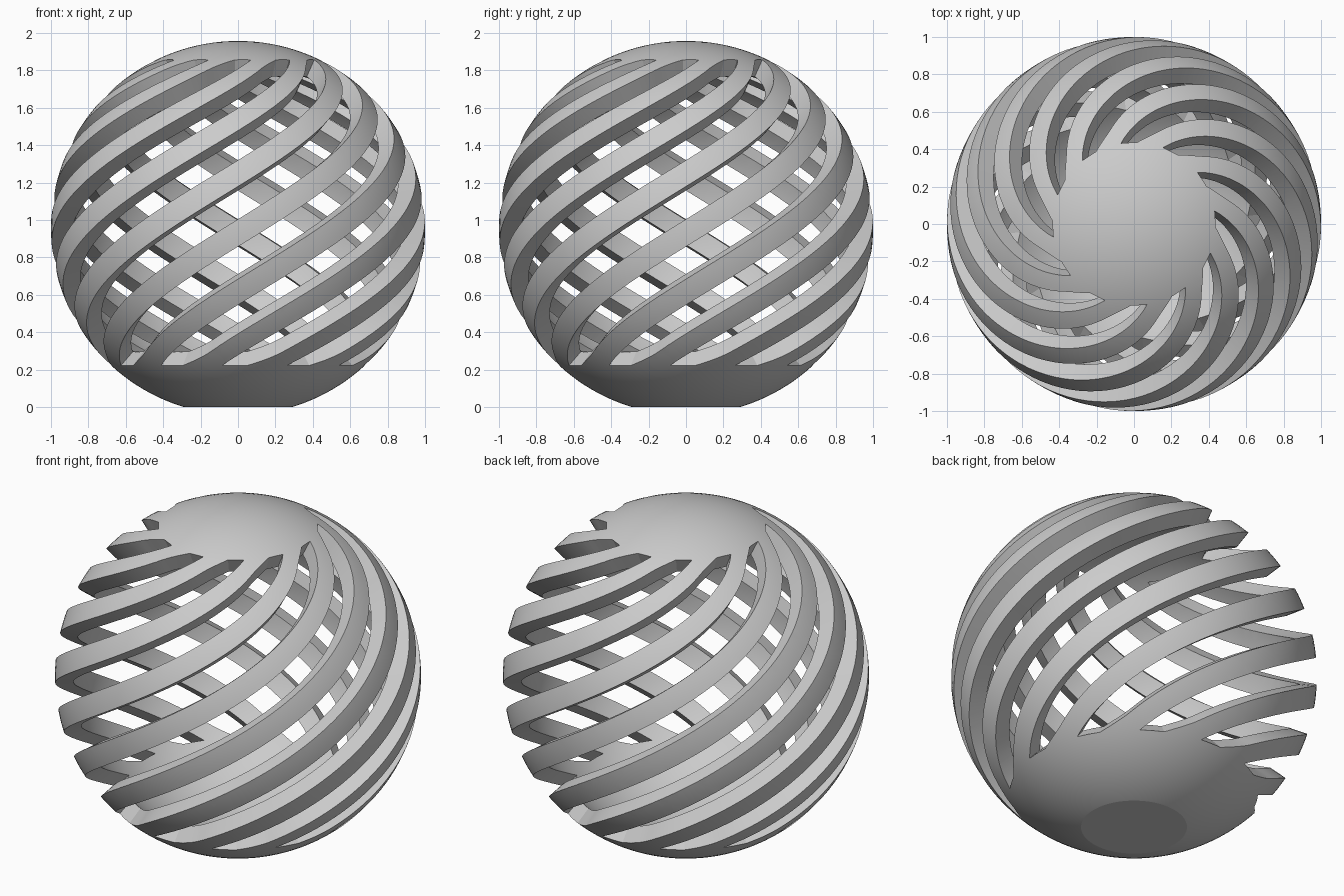
import bpy, bmesh, math
from mathutils import Matrix, Vector

SLOTS = 12
CENTRE = 0.957                # sphere centre height
OUTER, INNER = 1.0, 0.9       # shell radii
LOW, HIGH = -47.3, 64.1       # latitudes where the slots end, in degrees
HALF = 8.2                    # half width of a slot in degrees
LAYERS = 90

if "Cube" in bpy.data.objects:
    bpy.data.objects.remove(bpy.data.objects["Cube"], do_unlink=True)


def add_object(name, bm):
    mesh = bpy.data.meshes.new(name)
    bm.to_mesh(mesh)
    bm.free()
    obj = bpy.data.objects.new(name, mesh)
    bpy.context.collection.objects.link(obj)
    return obj


def rounding(distance):
    """Narrowing of a slot's blunt corner close to its end, in degrees."""
    return 5 * max(0, 1 - distance / 6) ** 2


# Hollow ball with a flat foot
bm = bmesh.new()
place = Matrix.Translation((0, 0, CENTRE))
bmesh.ops.create_uvsphere(bm, u_segments=120, v_segments=72, radius=OUTER, matrix=place)
cut = bmesh.ops.bisect_plane(bm, geom=bm.verts[:] + bm.edges[:] + bm.faces[:],
                             plane_co=(0, 0, 0), plane_no=(0, 0, -1), clear_outer=True)
rim = [e for e in cut["geom_cut"] if isinstance(e, bmesh.types.BMEdge)]
bmesh.ops.contextual_create(bm, geom=rim)
bmesh.ops.recalc_face_normals(bm, faces=bm.faces[:])
inside = bmesh.ops.create_uvsphere(bm, u_segments=96, v_segments=60, radius=INNER, matrix=place)
inner_faces = {f for v in inside["verts"] for f in v.link_faces}
bmesh.ops.reverse_faces(bm, faces=list(inner_faces))
ball = add_object("spiral_slotted_ball", bm)

# Slot cutters: half a turn, even in latitude, walls square to the sphere
bm = bmesh.new()
for s in range(SLOTS):
    rings = []
    for i in range(LAYERS + 1):
        t = i / LAYERS
        degrees = LOW + (HIGH - LOW) * t
        lat = math.radians(degrees)
        turn = -89 + s * 360 / SLOTS + 180 * t
        start = turn - HALF + rounding(HIGH - degrees)
        end = turn + HALF - rounding(degrees - LOW)
        middle = (start + end) / 2
        ring = []
        for radius, angles in ((0.8, (start, middle, end)), (1.06, (end, middle, start))):
            for a in map(math.radians, angles):
                ring.append(bm.verts.new(Vector((
                    radius * math.cos(lat) * math.cos(a),
                    radius * math.cos(lat) * math.sin(a),
                    CENTRE + radius * math.sin(lat)))))
        rings.append(ring)
    n = len(rings[0])
    for a, b in zip(rings, rings[1:]):
        for j in range(n):
            k = (j + 1) % n
            bm.faces.new((a[j], a[k], b[k], b[j]))
    bm.faces.new(list(reversed(rings[0])))
    bm.faces.new(rings[-1])
bmesh.ops.recalc_face_normals(bm, faces=bm.faces[:])
cutter = add_object("slot_cutter", bm)
cutter.hide_render = True

# Cut the slots
mod = ball.modifiers.new("slots", "BOOLEAN")
mod.operation = "DIFFERENCE"
mod.solver = "EXACT"
mod.object = cutter
bpy.ops.object.select_all(action="DESELECT")
bpy.context.view_layer.objects.active = ball
ball.select_set(True)
bpy.ops.object.modifier_apply(modifier=mod.name)
bpy.data.objects.remove(cutter, do_unlink=True)

# Plain grey finish
grey = bpy.data.materials.new("light_grey")
grey.use_nodes = True
colour = (0.6, 0.6, 0.6, 1)
grey.diffuse_color = colour
grey.node_tree.nodes["Principled BSDF"].inputs["Base Color"].default_value = colour
ball.data.materials.clear()
ball.data.materials.append(grey)
bpy.ops.object.shade_smooth_by_angle(angle=math.radians(12))
